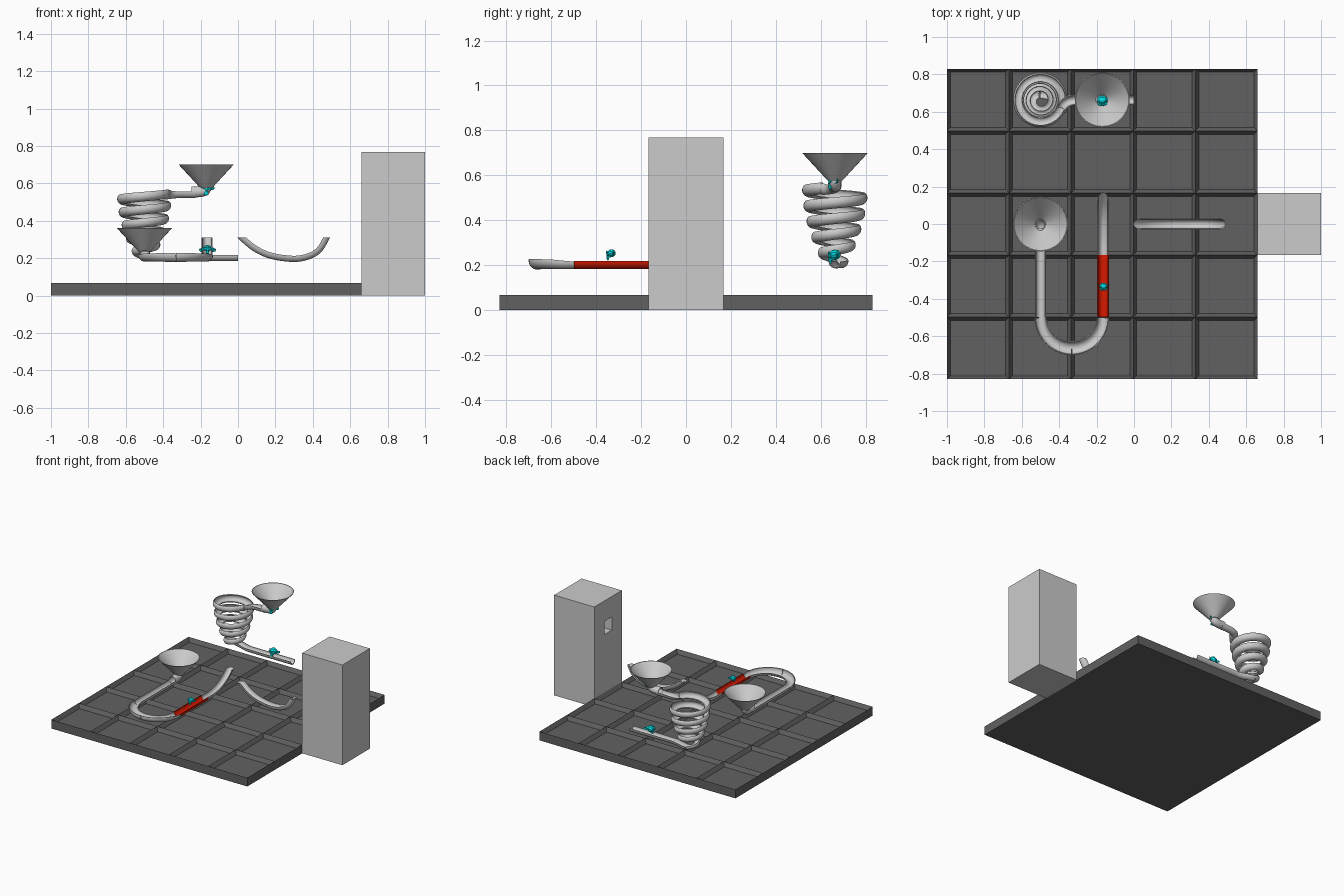
import bpy, bmesh, math
from mathutils import Vector

if "Cube" in bpy.data.objects:
    bpy.data.objects.remove(bpy.data.objects["Cube"])

T = 0.332          # tile size
UP = Vector((0, 0, 1))


def material(name, rgb):
    m = bpy.data.materials.new(name)
    m.diffuse_color = (*rgb, 1)
    m.use_nodes = True
    m.node_tree.nodes["Principled BSDF"].inputs["Base Color"].default_value = m.diffuse_color
    return m


dark = material("dark_board", (0.12, 0.12, 0.12))
red = material("red", (0.7, 0.01, 0.0))
teal = material("teal", (0.0, 0.75, 0.8))


def finish(name, bm, mat=None, smooth=True):
    bmesh.ops.recalc_face_normals(bm, faces=bm.faces)
    me = bpy.data.meshes.new(name)
    bm.to_mesh(me)
    bm.free()
    ob = bpy.data.objects.new(name, me)
    bpy.context.collection.objects.link(ob)
    if mat:
        me.materials.append(mat)
    if smooth:
        bpy.ops.object.select_all(action='DESELECT')
        bpy.context.view_layer.objects.active = ob
        ob.select_set(True)
        bpy.ops.object.shade_smooth_by_angle(angle=math.radians(40))
    return ob


def spline(pts, n=6):
    """Catmull-Rom curve through the points."""
    p = [Vector(q) for q in pts]
    p = [2 * p[0] - p[1]] + p + [2 * p[-1] - p[-2]]
    out = []
    for i in range(1, len(p) - 2):
        a, b, c, d = p[i - 1:i + 3]
        for k in range(n):
            t = k / n
            out.append(0.5 * (2 * b + (c - a) * t + (2 * a - 5 * b + 4 * c - d) * t * t
                              + (3 * b - a - 3 * c + d) * t ** 3))
    return out + [p[-2]]


def sweep(name, path, rx=0.029, rz=0.033, tilt=lambda t: 0, size=lambda t: 1,
          arc=(180, 360), side=None, wall=0.005, mat=None, cut_z=None):
    """Walled channel (or full tube) swept along a path."""
    path = [Vector(p) for p in path]
    bm = bmesh.new()
    n, seg, rings = len(path), 14, []
    for i, c in enumerate(path):
        d = (path[min(i + 1, n - 1)] - path[max(i - 1, 0)]).normalized()
        s = Vector(side) if side else d.cross(UP).normalized()
        u = s.cross(d).normalized()
        t = i / (n - 1)
        ring = []
        for w, order in ((0, range(seg + 1)), (wall, range(seg, -1, -1))):
            for k in order:
                a = math.radians(arc[0] + (arc[1] - arc[0]) * k / seg - tilt(t))
                f = size(t)
                ring.append(bm.verts.new(c + s * math.cos(a) * (rx * f - w) + u * math.sin(a) * (rz * f - w)))
        rings.append(ring)
    m = len(rings[0])
    for r0, r1 in zip(rings, rings[1:]):
        for k in range(m):
            bm.faces.new((r0[k], r0[(k + 1) % m], r1[(k + 1) % m], r1[k]))
    for r in (rings[0], rings[-1]):
        for k in range(seg):
            bm.faces.new((r[k], r[k + 1], r[m - 2 - k], r[m - 1 - k]))
    if cut_z:
        bmesh.ops.bisect_plane(bm, geom=bm.verts[:] + bm.edges[:] + bm.faces[:],
                               plane_co=(0, 0, cut_z), plane_no=UP, clear_outer=True)
    return finish(name, bm, mat)


def funnel(name, x, y, top):
    prof = [(0.032, -0.125), (0.147, 0), (0.142, 0), (0.027, -0.125)]
    bm = bmesh.new()
    n = 32
    rings = [[bm.verts.new((x + r * math.cos(2 * math.pi * k / n), y + r * math.sin(2 * math.pi * k / n), top + z))
              for k in range(n)] for r, z in prof]
    for j in range(4):
        a, b = rings[j], rings[(j + 1) % 4]
        for k in range(n):
            bm.faces.new((a[k], a[(k + 1) % n], b[(k + 1) % n], b[k]))
    finish(name, bm)


# tiled board: one recessed pan per tile
bm = bmesh.new()
h = 0.067
for i in range(5):
    for j in range(5):
        x, y = -1 + i * T, -0.83 + j * T
        q = [bm.verts.new((x + a * T, y + b * T, h)) for a, b in ((0, 0), (1, 0), (1, 1), (0, 1))]
        bm.faces.new(q)
bmesh.ops.remove_doubles(bm, verts=bm.verts, dist=1e-4)
border = [e for e in bm.edges if e.is_boundary]
tiles = bm.faces[:]
ext = bmesh.ops.extrude_edge_only(bm, edges=border)['geom']
for v in ext:
    if isinstance(v, bmesh.types.BMVert):
        v.co.z = 0
bmesh.ops.inset_individual(bm, faces=tiles, thickness=0.026, depth=-0.03)
bmesh.ops.contextual_create(bm, geom=[e for e in bm.edges if e.is_boundary])
finish("tiled_board", bm, dark, smooth=False)


# tower with an opening for the ramp
def box(name, lo, hi):
    bm = bmesh.new()
    bmesh.ops.create_cube(bm, size=1)
    for v in bm.verts:
        v.co = [lo[k] if v.co[k] < 0 else hi[k] for k in range(3)]
    return finish(name, bm, smooth=False)


tower = box("tower", (0.66, -0.166, 0), (1, 0.166, 0.767))
cutter = box("tower_opening_cutter", (0.6, -0.045, 0.51), (0.78, 0.045, 0.61))
cutter.hide_render = True
cutter.hide_set(True)
mod = tower.modifiers.new("opening", 'BOOLEAN')
mod.object = cutter
mod.operation = 'DIFFERENCE'

# S-shaped ramp out of the tower, and the matching jump at the end of the U track
ramp = [(-0.03, 0.40), (0.01, 0.345), (0.055, 0.30), (0.105, 0.262), (0.17, 0.232), (0.25, 0.216), (0.332, 0.215),
        (0.41, 0.245), (0.455, 0.31), (0.48, 0.385), (0.51, 0.46), (0.56, 0.524), (0.62, 0.55), (0.70, 0.556)]
sweep("tower_ramp", spline([(x, 0, z) for x, z in ramp]), cut_z=0.31)
sweep("jump_ramp", spline([(-0.165, 0.166 - x, z) for x, z in ramp[:7]]), cut_z=0.31)

# U track: funnel, elbow, straight, banked turn, red straight
funnel("low_funnel", -0.5, 0, 0.36)
sweep("low_elbow", spline([(-0.5, 0, 0.24), (-0.5, -0.003, 0.23), (-0.5, -0.015, 0.218), (-0.5, -0.04, 0.215),
                           (-0.5, -0.08, 0.215)]), rz=0.03, arc=(0, 360), side=(-1, 0, 0))
sweep("straight_track", [(-0.5, -0.06, 0.215), (-0.5, -0.5, 0.215)])


def turn_point(a):
    s = math.sin(a)
    r = 0.167 - 0.004 * s
    return (-0.333 - r * math.cos(a), -0.5 - r * s, 0.215 + 0.004 * s)


for name, a0, f in (("turn_track_left", 0, lambda t: t), ("turn_track_right", 0.5, lambda t: 1 - t)):
    sweep(name, [turn_point(math.pi * (a0 + k / 32)) for k in range(17)], rx=0.032,
          tilt=lambda t, f=f: -12 * min(1, 3 * f(t)), size=lambda t, f=f: 1 + 0.2 * f(t))
sweep("red_track", [(-0.165, -0.498, 0.217), (-0.165, -0.166, 0.217)], rx=0.032, rz=0.035, mat=red)

# spiral track: funnel, elbow, banked narrowing helix, outlet
CX, CY = -0.5, 0.664
funnel("high_funnel", -0.17, CY, 0.70)
sweep("high_elbow", spline([(-0.17, CY, 0.58), (-0.172, CY, 0.573), (-0.185, CY, 0.56), (-0.21, CY, 0.555),
                            (-0.25, CY, 0.555)]), rz=0.03, arc=(0, 360), side=(0, 1, 0))
sweep("spiral_inlet", spline([(-0.23, CY, 0.555), (-0.30, CY, 0.555), (-0.345, CY - 0.006, 0.552),
                              (-0.375, CY - 0.025, 0.548), (-0.39, CY - 0.055, 0.545)]), tilt=lambda t: 40 * t * t)
helix = []
N = 170
for k in range(N + 1):
    t = k / N
    a = -math.radians(22 + (4 * 360 + 270 - 22) * t)
    r = 0.117 - 0.085 * t * t
    helix.append((CX + r * math.cos(a), CY + r * math.sin(a), 0.547 - 0.329 * t))
sweep("spiral_track", helix, rx=0.03, rz=0.03,
      tilt=lambda t: 45 * min(1, 12 * (1 - t)), size=lambda t: 1 - 0.1 * t)
sweep("spiral_outlet", spline([helix[-1], (-0.46, CY + 0.025, 0.217), (-0.40, CY + 0.006, 0.216),
                               (-0.33, CY, 0.216), (0, CY, 0.216)]), rx=0.028, rz=0.031)

# small teal heads resting in the tracks
for name, loc, s in (("red_track_head", (-0.163, -0.335, 0.245), 0.025),
                     ("outlet_head", (-0.163, 0.66, 0.236), 0.033),
                     ("funnel_head", (-0.17, 0.66, 0.568), 0.033)):
    bpy.ops.mesh.primitive_monkey_add(size=2, location=loc)
    ob = bpy.context.object
    ob.name = name
    ob.scale = (s, s, s)
    ob.data.materials.append(teal)
